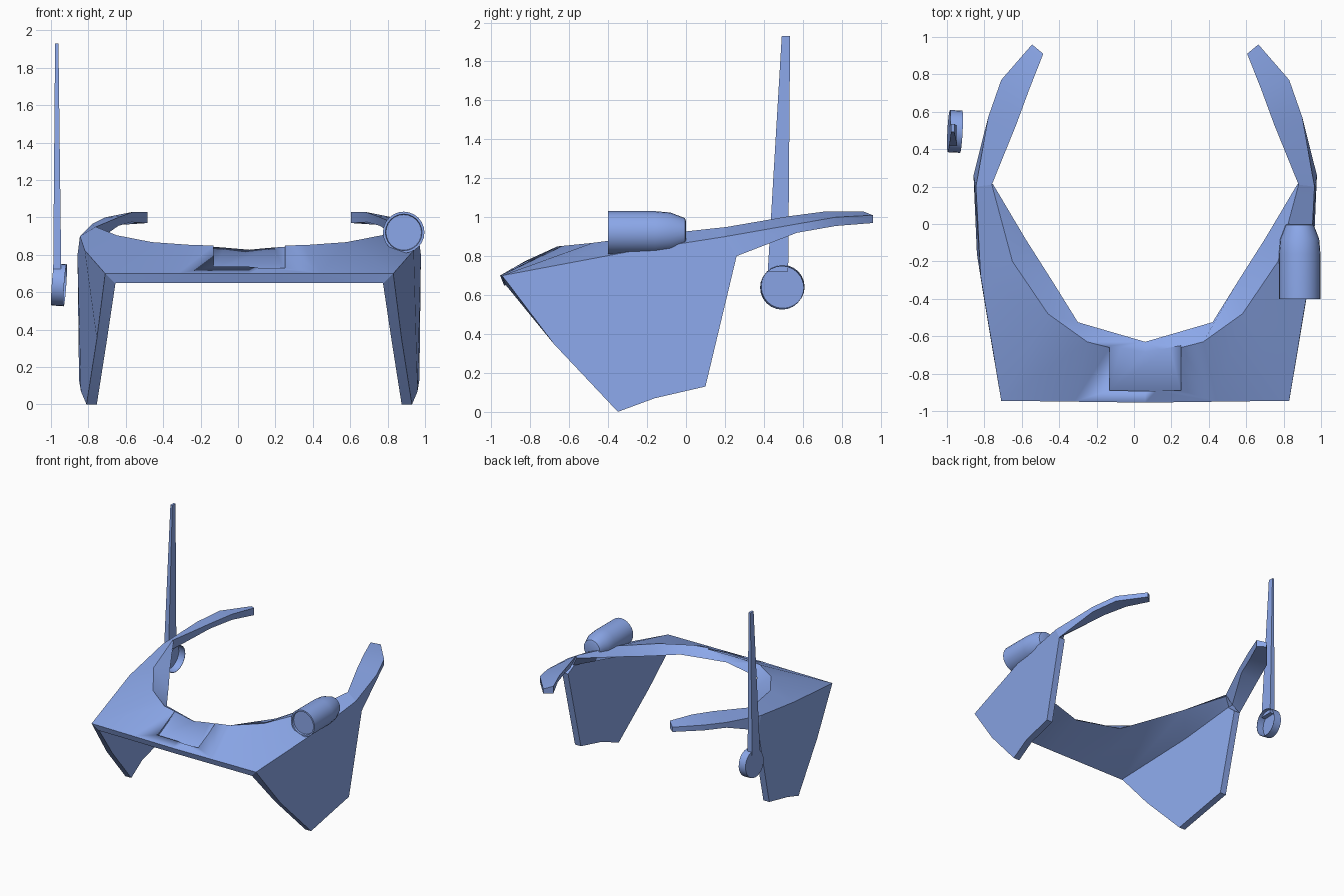
import bpy, bmesh, math

if "Cube" in bpy.data.objects:
    bpy.data.objects.remove(bpy.data.objects["Cube"])

CX = 0.06  # symmetry plane of the head-worn body

blue = bpy.data.materials.new("blue")
blue.diffuse_color = (.26, .39, .82, 1)
blue.use_nodes = True
blue.node_tree.nodes["Principled BSDF"].inputs["Base Color"].default_value = blue.diffuse_color


def loft(name, rings, loc=(0, 0, 0), rot=(0, 0, 0), mirror=False):
    """Skin a list of equal-sized rings and cap both ends."""
    bm = bmesh.new()
    vs = [[bm.verts.new(p) for p in r] for r in rings]
    n = len(rings[0])
    for a, b in zip(vs, vs[1:]):
        for i in range(n):
            j = (i + 1) % n
            bm.faces.new((a[i], a[j], b[j], b[i]))
    bm.faces.new(vs[0])
    bm.faces.new(vs[-1])
    bmesh.ops.recalc_face_normals(bm, faces=bm.faces)
    me = bpy.data.meshes.new(name)
    bm.to_mesh(me)
    bm.free()
    me.materials.append(blue)
    ob = bpy.data.objects.new(name, me)
    bpy.context.collection.objects.link(ob)
    ob.location, ob.rotation_euler = loc, rot
    if mirror:
        ob.modifiers.new("Mirror", 'MIRROR').use_mirror_merge = False
    bpy.ops.object.select_all(action='DESELECT')
    bpy.context.view_layer.objects.active = ob
    ob.select_set(True)
    bpy.ops.object.shade_smooth_by_angle(angle=math.radians(30))
    return ob


def turned(name, profile, axis, sides=24, **kw):
    """Lathe (radius, distance) pairs around the x or y axis."""
    rings = []
    for r, d in profile:
        ring = []
        for i in range(sides):
            a = 2 * math.pi * i / sides
            c, s = r * math.cos(a), r * math.sin(a)
            ring.append((d, c, s) if axis == 'x' else (c, d, s))
        rings.append(ring)
    return loft(name, rings, **kw)


# Visor: sections from centre to temple (outer top, inner top, inner bottom, outer bottom)
half = [
    [(0, -.955, .70), (0, -.71, .845), (0, -.63, .79), (0, -.935, .65)],
    [(.38, -.95, .70), (.31, -.63, .853), (.36, -.525, .80), (.36, -.932, .65)],
    [(.77, -.945, .70), (.52, -.48, .868), (.50, -.30, .835), (.72, -.93, .65)],
    [(.88, -.28, .825), (.71, -.20, .905), (.64, -.08, .875), (.83, -.28, .78)],
    [(.905, .20, .90), (.82, .21, .95), (.815, .215, .93), (.86, .20, .85)],
]
other = [[(-x, y, z) for x, y, z in ring] for ring in half[:0:-1]]
visor = loft("visor", other + half, loc=(CX, 0, 0))

# Shallow recess on the brow, open towards the inner edge
floor = [(-.19, -.89, .72), (0, -.893, .722), (.19, -.89, .72),
         (.19, -.56, .89), (0, -.56, .916), (-.19, -.56, .89)]
cutter = loft("recess_cutter", [floor, [(x, y, z + .12) for x, y, z in floor]],
              loc=(CX, 0, 0))
cutter.hide_render = True
cutter.hide_viewport = True
cut = visor.modifiers.new("Recess", 'BOOLEAN')
cut.operation, cut.object, cut.solver = 'DIFFERENCE', cutter, 'EXACT'

# Cheek panels hanging from the visor
outer = [(.77, -.945, .70), (.815, -.68, .35), (.87, -.35, 0), (.90, -.16, .07),
         (.91, .10, .13), (.918, .26, .80), (.905, .20, .90), (.88, -.28, .825)]
inner = [(x - .055, y + (.02 if y < -.9 else 0),
          z - (.05 if z > .81 or y < -.9 else 0)) for x, y, z in outer]
loft("cheek_panel", [outer, inner], loc=(CX, 0, 0), mirror=True)

# Curved arms behind the temples (inner top, outer top, outer bottom, inner bottom)
arm = [
    [(.82, .21, .95), (.905, .20, .90), (.918, .26, .80), (.85, .25, .85)],
    [(.69, .53, 1.005), (.84, .57, .965), (.84, .57, .92), (.70, .54, .955)],
    [(.62, .72, 1.03), (.77, .77, 1.0), (.77, .77, .955), (.63, .73, .975)],
    [(.545, .91, 1.03), (.605, .96, 1.01), (.605, .96, .97), (.545, .91, .97)],
]
loft("temple_arm", arm, loc=(CX, 0, 0), mirror=True)

# Lamp on the right temple, with a sunken lens
turned("lamp", [(.095, -.385), (.098, -.40), (.111, -.40), (.111, -.16), (.104, -.08),
                (.075, -.005), (.06, 0)], 'y', loc=(.886, 0, .92))

# Antenna hub: a shallow cup open towards the head
turned("antenna_hub", [(.113, -.033), (.113, .033), (.11, .033), (.11, -.028)], 'x',
       loc=(-.957, .495, .64), rot=(0, math.radians(4), math.radians(-3)))

# Tapered antenna mast
loft("antenna_mast", [
    [(-.988, .42, .72), (-.945, .42, .72), (-.945, .525, .72), (-.988, .525, .72)],
    [(-.978, .492, 1.93), (-.96, .492, 1.93), (-.96, .535, 1.93), (-.978, .535, 1.93)],
])
